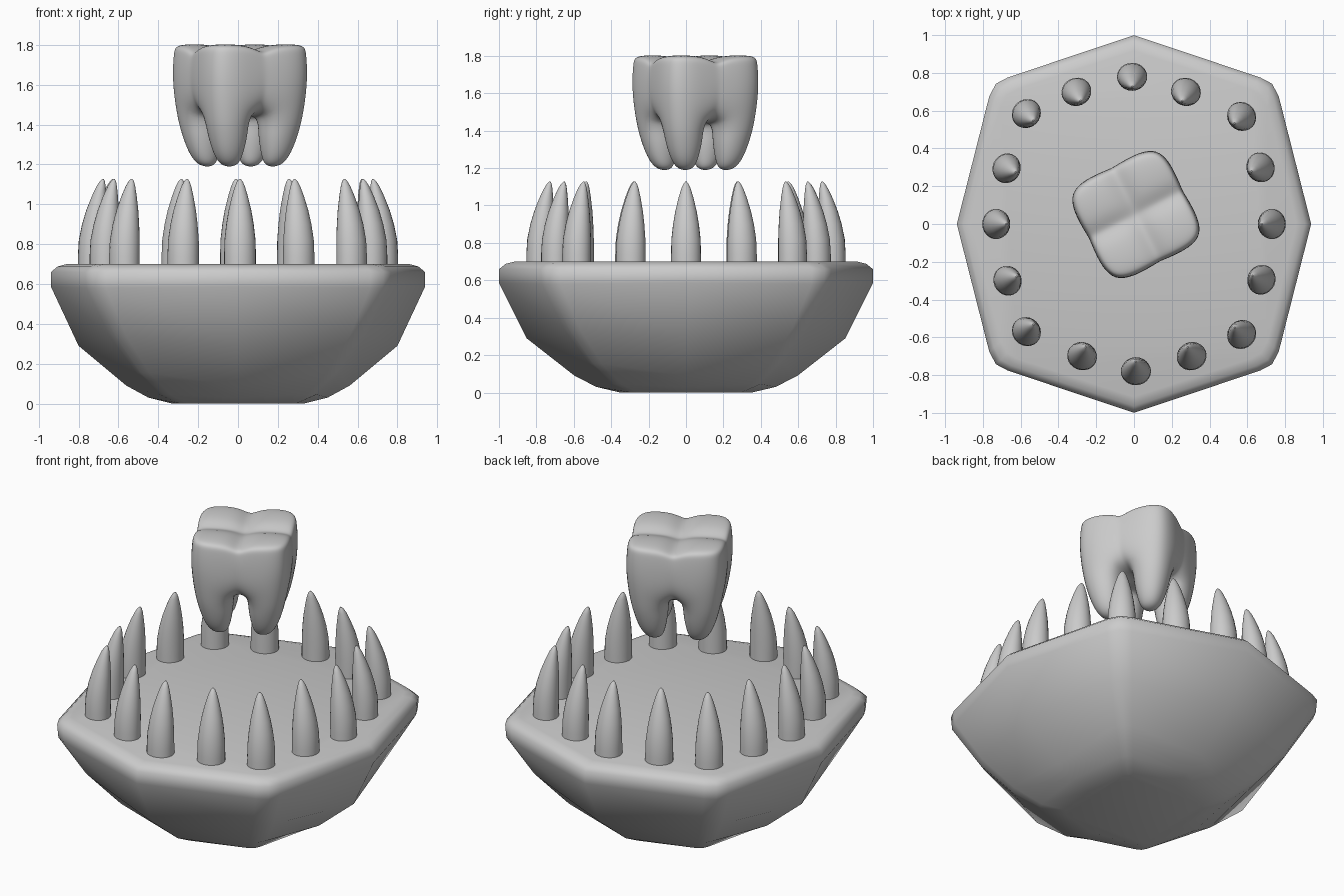
import bpy, bmesh, math
from mathutils import Vector

if "Cube" in bpy.data.objects:
    bpy.data.objects.remove(bpy.data.objects["Cube"])


def finish(name, bm, angle=None):
    bmesh.ops.recalc_face_normals(bm, faces=bm.faces)
    me = bpy.data.meshes.new(name)
    bm.to_mesh(me)
    bm.free()
    ob = bpy.data.objects.new(name, me)
    bpy.context.collection.objects.link(ob)
    for p in me.polygons:
        p.use_smooth = True
    if angle:
        bpy.context.view_layer.objects.active = ob
        ob.select_set(True)
        bpy.ops.object.shade_smooth_by_angle(angle=math.radians(angle))
        ob.select_set(False)
    return ob


def loft(bm, rings):
    """Skin a stack of point rings and cap both ends."""
    vs = [[bm.verts.new(p) for p in r] for r in rings]
    n = len(vs[0])
    for a, b in zip(vs, vs[1:]):
        for i in range(n):
            bm.faces.new((a[i], a[(i + 1) % n], b[(i + 1) % n], b[i]))
    bm.faces.new(vs[0])
    bm.faces.new(vs[-1])


# Gum base: eight-sided bowl with softened corners
def outline(za, zd, ax, d):
    ay = ax * 1.065
    pts = []
    for sx, sy in ((1, 1), (-1, 1), (-1, -1), (1, -1)):
        corner = [(u * d * sx, v * d * sy, zd)
                  for u, v in ((1.022, 0.9), (0.975, 0.99), (0.89, 1.035))]
        if sx * sy > 0:
            pts += [(ax * sx, 0, za)] + corner
        else:
            pts += [(0, ay * sy, za)] + corner[::-1]
    return pts


# axis height, corner height, axis half width, corner half width
BOWL = [(0.70, 0.70, 0.86, 0.69), (0.688, 0.688, 0.905, 0.725), (0.66, 0.66, 0.938, 0.75),
        (0.585, 0.58, 0.938, 0.745), (0.29, 0.34, 0.80, 0.63), (0.09, 0.155, 0.56, 0.50),
        (0.03, 0.045, 0.45, 0.385), (0.0, 0.0, 0.33, 0.285)]
bm = bmesh.new()
loft(bm, [outline(*r) for r in BOWL])
finish("gum_base", bm)

# Fangs: curved cones leaning inward, spaced round the rim
FANG = [(0.66, 0, 0.08), (0.74, 0, 0.08), (0.82, 0.003, 0.078), (0.90, 0.011, 0.069),
        (0.97, 0.021, 0.057), (1.04, 0.033, 0.040), (1.09, 0.043, 0.025),
        (1.115, 0.049, 0.014), (1.127, 0.052, 0.004)]
bm = bmesh.new()
loft(bm, [[(-lean + r * 0.92 * math.cos(t), r * math.sin(t), z)
           for t in (math.tau * i / 24 for i in range(24))] for z, lean, r in FANG])
fang = finish("fang", bm, 40)

HALF = [(0.73, 0.0), (0.67, 0.30), (0.57, 0.57), (0.275, 0.70),
        (-0.01, 0.78), (-0.305, 0.70), (-0.57, 0.585), (-0.675, 0.295)]
spots = HALF + [(-x, -y) for x, y in HALF]
for n, (x, y) in enumerate(spots):
    ob = fang if n == 0 else fang.copy()
    if n:
        bpy.context.collection.objects.link(ob)
    ob.name = "fang_%02d" % (n + 1)
    ob.location = (x, y, 0)
    ob.rotation_euler.z = math.atan2(y, x)

# Molar: block cage with four roots, a cross groove on top, then subdivided
# height, outer half width, inner half width
LEVELS = [(1.185, 0.160, 0.082), (1.245, 0.212, 0.055), (1.35, 0.250, 0.034), (1.445, 0.272, 0.032),
          (1.62, 0.289, 0.055), (1.77, 0.280, 0.065), (1.806, 0.268, 0.065)]
TOP = len(LEVELS) - 1


def filled(c):
    i, j, k = c
    if not (0 <= i < 4 and 0 <= j < 4 and 0 <= k < TOP):
        return False
    return k > 2 or (i in (0, 3) and j in (0, 3))


def place(i, j, k):
    z, a, g = LEVELS[k]
    line = (-a, -g, 0, g, a)
    x, y = line[i], line[j]
    if k >= 3:  # flutes down the middle of each side
        pull = 0.92 if k == 3 else 0.97
        if i == 2:
            y *= pull
        if j == 2:
            x *= pull
    if k == TOP and 2 in (i, j):  # cross groove
        z -= 0.07 if i == j else 0.05
    if k == TOP - 1 and 2 in (i, j):
        z -= 0.04
    return Vector((x, y, z))


bm = bmesh.new()
cage = {}


def vert(key):
    if key not in cage:
        cage[key] = bm.verts.new(place(*key))
    return cage[key]


for i in range(4):
    for j in range(4):
        for k in range(TOP):
            if not filled((i, j, k)):
                continue
            for axis in range(3):
                for side in (0, 1):
                    near = [i, j, k]
                    near[axis] += 2 * side - 1
                    if filled(near):
                        continue
                    quad = []
                    for u, v in ((0, 0), (1, 0), (1, 1), (0, 1)):
                        key = [i, j, k]
                        key[axis] += side
                        key[(axis + 1) % 3] += u
                        key[(axis + 2) % 3] += v
                        quad.append(vert(tuple(key)))
                    bm.faces.new(quad)
molar = finish("molar", bm)
molar.location = (0.01, 0.05, 0)
molar.rotation_euler.z = math.radians(27)
sub = molar.modifiers.new("smooth", 'SUBSURF')
sub.levels = sub.render_levels = 3
